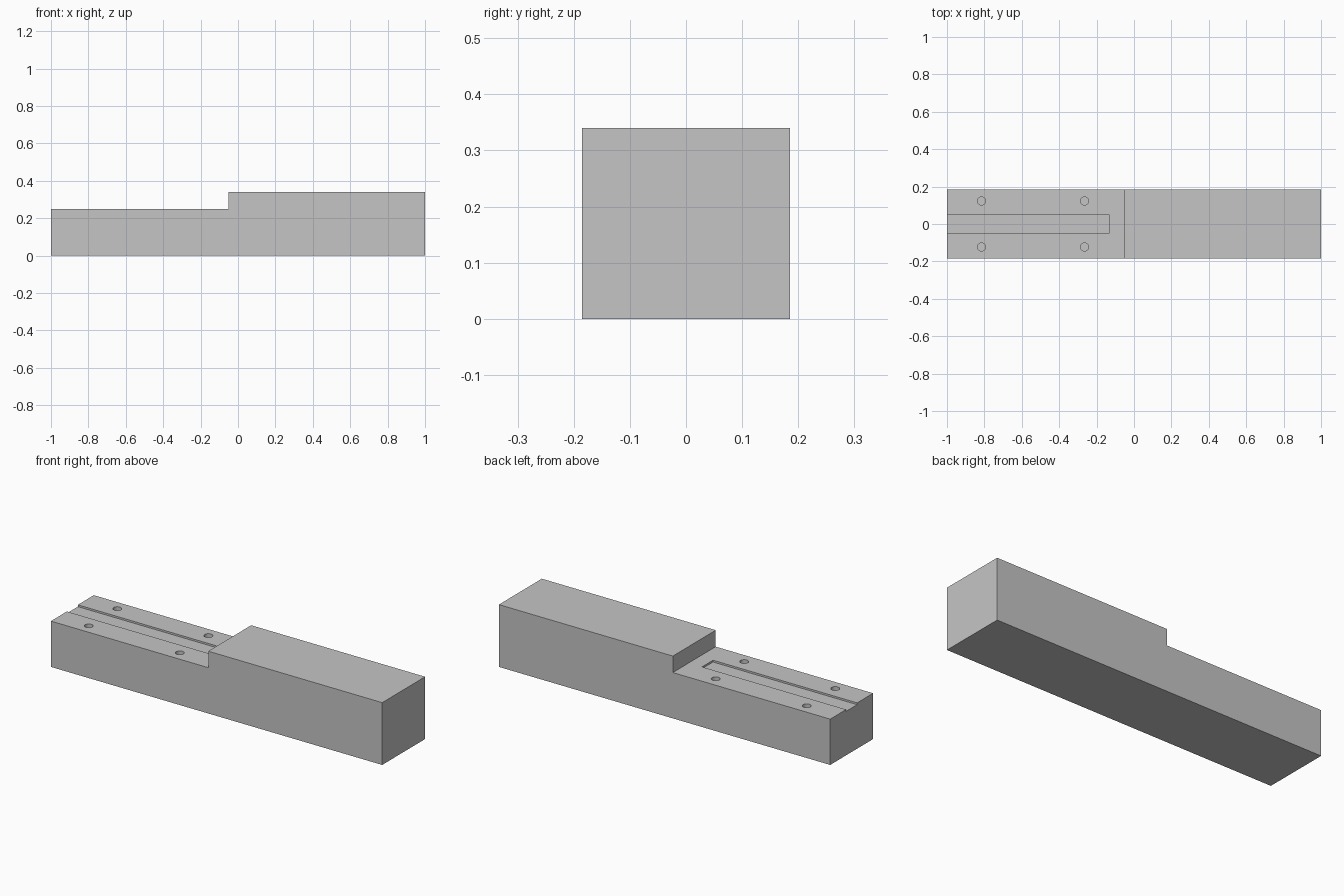
import bpy
import bmesh
from mathutils import Matrix

cube = bpy.data.objects.get("Cube")
if cube:
    bpy.data.objects.remove(cube, do_unlink=True)

HALF_WIDTH = 0.185
LOW, HIGH, STEP_X = 0.25, 0.34, -0.05

grey = bpy.data.materials.new("plain grey")
grey.use_nodes = True
colour = (0.56, 0.56, 0.56, 1)
grey.diffuse_color = colour
grey.node_tree.nodes["Principled BSDF"].inputs["Base Color"].default_value = colour


def make_object(name, bm):
    bmesh.ops.recalc_face_normals(bm, faces=bm.faces)
    mesh = bpy.data.meshes.new(name)
    bm.to_mesh(mesh)
    bm.free()
    mesh.materials.append(grey)
    obj = bpy.data.objects.new(name, mesh)
    bpy.context.collection.objects.link(obj)
    return obj


def cut(target, cutter):
    cutter.hide_render = True
    cutter.hide_set(True)
    cutter.display_type = 'WIRE'
    mod = target.modifiers.new(cutter.name, 'BOOLEAN')
    mod.operation = 'DIFFERENCE'
    mod.solver = 'EXACT'
    mod.object = cutter
    bpy.context.view_layer.objects.active = target
    bpy.ops.object.modifier_apply(modifier=mod.name)
    bpy.data.objects.remove(cutter, do_unlink=True)


# Stepped block: side profile extruded across the width
bm = bmesh.new()
profile = [(-1, 0), (1, 0), (1, HIGH), (STEP_X, HIGH), (STEP_X, LOW), (-1, LOW)]
face = bm.faces.new([bm.verts.new((x, -HALF_WIDTH, z)) for x, z in profile])
side = bmesh.ops.extrude_face_region(bm, geom=[face])["geom"]
bmesh.ops.translate(bm, vec=(0, 2 * HALF_WIDTH, 0),
                    verts=[v for v in side if isinstance(v, bmesh.types.BMVert)])
block = make_object("stepped_block", bm)

# Shallow slot, open at the low end
bm = bmesh.new()
start, end, depth = -1.1, -0.13, 0.01
bmesh.ops.create_cube(bm, size=1, matrix=Matrix.Translation(((start + end) / 2, 0, LOW))
                      @ Matrix.Diagonal((end - start, 0.095, 2 * depth, 1)))
cut(block, make_object("slot_cutter", bm))

# Four blind screw holes
bm = bmesh.new()
for x in (-0.815, -0.265):
    for y in (-0.123, 0.123):
        bmesh.ops.create_cone(bm, cap_ends=True, segments=32, radius1=0.022, radius2=0.022,
                              depth=0.2, matrix=Matrix.Translation((x, y, LOW)))
cut(block, make_object("hole_cutter", bm))

# Smooth hole walls, crisp edges elsewhere
bpy.ops.object.select_all(action='DESELECT')
block.select_set(True)
bpy.context.view_layer.objects.active = block
bpy.ops.object.shade_smooth_by_angle()
